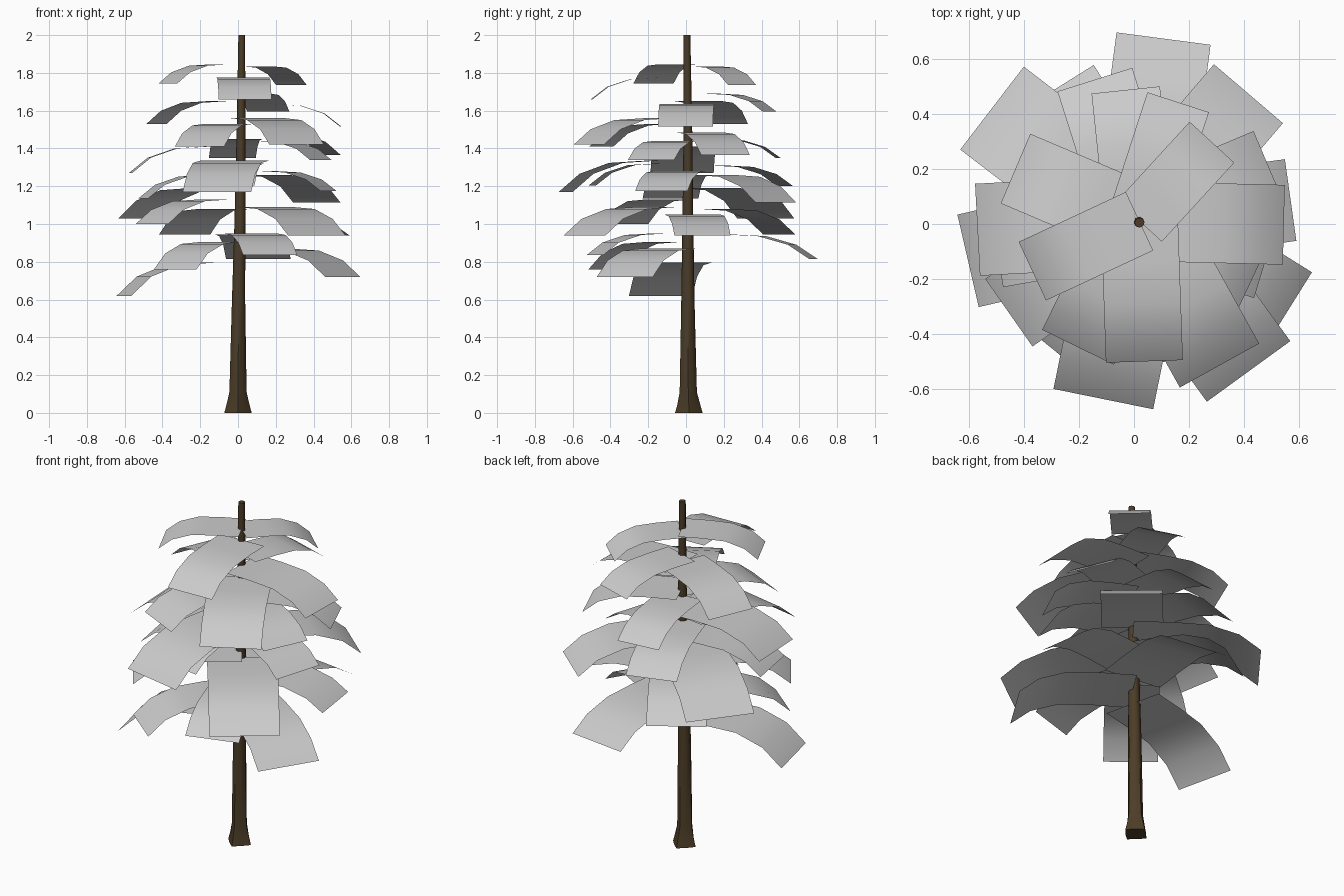
import bpy, bmesh, math
from mathutils import Vector


def make_object(name, bm, smooth=None):
    me = bpy.data.meshes.new(name)
    bm.to_mesh(me)
    bm.free()
    ob = bpy.data.objects.new(name, me)
    bpy.context.collection.objects.link(ob)
    if smooth is not None:
        bpy.ops.object.select_all(action='DESELECT')
        ob.select_set(True)
        bpy.context.view_layer.objects.active = ob
        bpy.ops.object.shade_smooth_by_angle(angle=math.radians(smooth))
    return ob


# Trunk: tapered eight-sided column with a lobed root flare
SIDES = 8
# x, y, z, radius, lobe strength
rings = [(0.0, 0.015, 0.0, 0.064, 0.14), (0.0, 0.015, 0.04, 0.055, 0.12),
         (0.0, 0.012, 0.11, 0.043, 0.06), (0.003, 0.01, 0.6, 0.035, 0.0),
         (0.01, 0.01, 1.0, 0.029, 0.0), (0.016, 0.01, 1.5, 0.023, 0.0),
         (0.02, 0.005, 2.0, 0.018, 0.0)]
bm = bmesh.new()
loops = []
for x, y, z, r, lobe in rings:
    loop = []
    for i in range(SIDES):
        a = 2 * math.pi * i / SIDES
        rr = r * (1 + (lobe if i % 2 == 0 else -lobe))
        loop.append(bm.verts.new((x + rr * math.cos(a), y + rr * math.sin(a), z)))
    loops.append(loop)
for lo, hi in zip(loops, loops[1:]):
    for i in range(SIDES):
        j = (i + 1) % SIDES
        bm.faces.new((lo[i], lo[j], hi[j], hi[i]))
bm.faces.new(loops[0][::-1])
bm.faces.new(loops[-1])
trunk = make_object("trunk", bm, 50)
bark = bpy.data.materials.new("bark")
bark.diffuse_color = (0.072, 0.046, 0.02, 1)
trunk.data.materials.append(bark)

# Foliage: drooping rectangular sheets radiating from the trunk axis
PROFILE = [(0, 0), (0.3, 0.0), (0.59, 0.07), (0.83, 0.42), (1, 1)]


def branch(i, angle, z, length, width, drop):
    a = math.radians(angle)
    out = Vector((math.cos(a), math.sin(a), 0))
    side = Vector((-math.sin(a), math.cos(a), 0)) * width / 2
    bm = bmesh.new()
    prev = None
    for f, d in PROFILE:
        c = Vector((0.02, 0.01, z - drop * d)) + out * length * f
        pair = (bm.verts.new(c - side), bm.verts.new(c + side))
        if prev:
            bm.faces.new((prev[0], pair[0], pair[1], prev[1]))
        prev = pair
    make_object(f"branch_{i:02d}", bm, 60)


# angle, height, reach, width, droop
branches = [
    (205, 1.845, 0.43, 0.235, 0.10),
    (47.5, 1.835, 0.39, 0.22, 0.10),
    (272, 1.775, 0.51, 0.28, 0.115),
    (72, 1.69, 0.455, 0.235, 0.095),
    (157, 1.65, 0.49, 0.275, 0.12),
    (-1.4, 1.635, 0.525, 0.29, 0.12),
    (299, 1.56, 0.60, 0.33, 0.14),
    (244, 1.53, 0.51, 0.29, 0.12),
    (23, 1.485, 0.51, 0.28, 0.12),
    (96, 1.45, 0.48, 0.25, 0.10),
    (-25, 1.44, 0.46, 0.27, 0.10),
    (183, 1.41, 0.59, 0.335, 0.14),
    (258.5, 1.335, 0.66, 0.37, 0.165),
    (262, 1.32, 0.51, 0.28, 0.115),
    (107.5, 1.31, 0.54, 0.285, 0.11),
    (-17, 1.28, 0.48, 0.29, 0.105),
    (49.5, 1.26, 0.61, 0.33, 0.145),
    (190, 1.26, 0.53, 0.30, 0.125),
    (142.5, 1.19, 0.676, 0.38, 0.16),
    (215, 1.13, 0.58, 0.30, 0.13),
    (306, 1.09, 0.675, 0.375, 0.15),
    (122, 1.08, 0.57, 0.32, 0.135),
    (8, 1.05, 0.555, 0.30, 0.11),
    (287, 0.95, 0.515, 0.30, 0.115),
    (82.5, 0.945, 0.67, 0.345, 0.13),
    (231, 0.905, 0.56, 0.29, 0.145),
    (-32, 0.87, 0.63, 0.35, 0.15),
    (193, 0.795, 0.64, 0.345, 0.175),
]
for i, b in enumerate(branches, 1):
    branch(i, *b)
